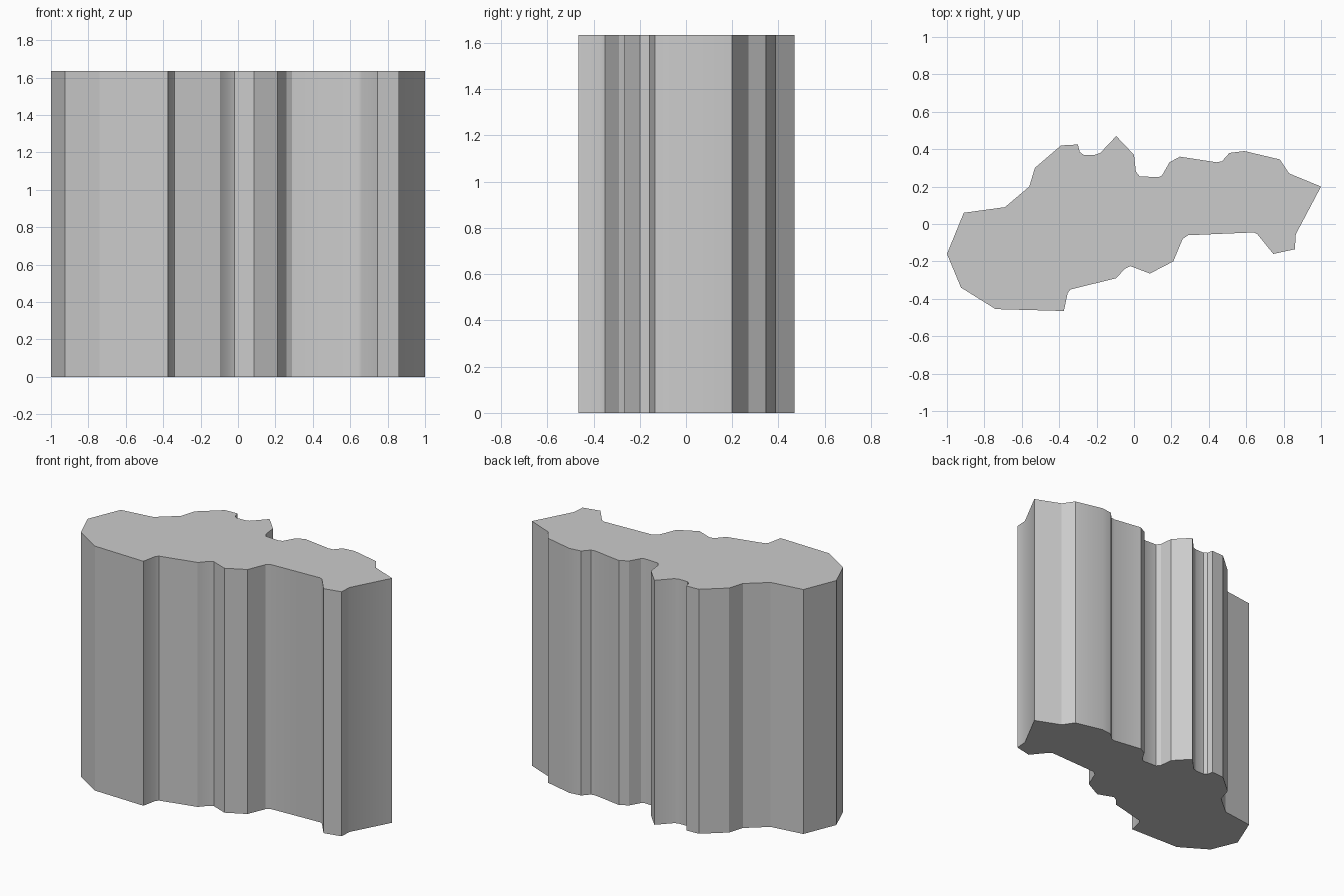
import bpy
import bmesh
import math

HEIGHT = 1.635
SCALE = 0.01

# Outline in hundredths, clockwise from the left tip
back_edge = [
    (-100, -16), (-91, 6), (-69, 9), (-56, 20), (-53, 30), (-39, 42), (-30, 42.5),
    (-29, 38.5), (-27, 37), (-21, 37), (-18, 38), (-9.5, 47), (0, 37), (1, 28),
    (3, 25.5), (13, 25), (15, 26), (19, 33), (24.5, 36), (44, 33), (47, 33.5),
    (51, 38), (59, 39), (78, 34.5), (83, 27),
]
front_edge = [
    (100, 20), (86.5, -5.5), (86, -13.5), (74.5, -16), (66, -5.5), (64, -4.5),
    (29, -6), (26, -8), (21, -20), (8.5, -26.5), (-2, -22.5), (-5, -24),
    (-9.5, -29), (-34, -35), (-35.5, -37), (-37.5, -46.5), (-74, -45.5), (-92.5, -34),
]


def make_material(name, colour):
    material = bpy.data.materials.new(name)
    material.use_nodes = True
    material.diffuse_color = colour
    material.node_tree.nodes["Principled BSDF"].inputs["Base Color"].default_value = colour
    return material


def extrude_outline(name, outline, height, material):
    bm = bmesh.new()
    base = bm.faces.new([bm.verts.new((x * SCALE, y * SCALE, 0)) for x, y in outline])
    result = bmesh.ops.extrude_face_region(bm, geom=[base], use_keep_orig=True)
    top_verts = [item for item in result["geom"] if isinstance(item, bmesh.types.BMVert)]
    bmesh.ops.translate(bm, verts=top_verts, vec=(0, 0, height))
    bmesh.ops.recalc_face_normals(bm, faces=bm.faces)
    mesh = bpy.data.meshes.new(name)
    bm.to_mesh(mesh)
    bm.free()
    mesh.materials.append(material)
    obj = bpy.data.objects.new(name, mesh)
    bpy.context.collection.objects.link(obj)
    return obj


default_cube = bpy.data.objects.get("Cube")
if default_cube:
    bpy.data.objects.remove(default_cube, do_unlink=True)

# Solid block with an irregular outline
grey = make_material("plain grey", (0.6, 0.6, 0.6, 1))
block = extrude_outline("outline_block", back_edge + front_edge, HEIGHT, grey)

# Soften shallow bends and keep the corners crisp
bpy.ops.object.select_all(action="DESELECT")
block.select_set(True)
bpy.context.view_layer.objects.active = block
bpy.ops.object.shade_smooth_by_angle(angle=math.radians(30))
